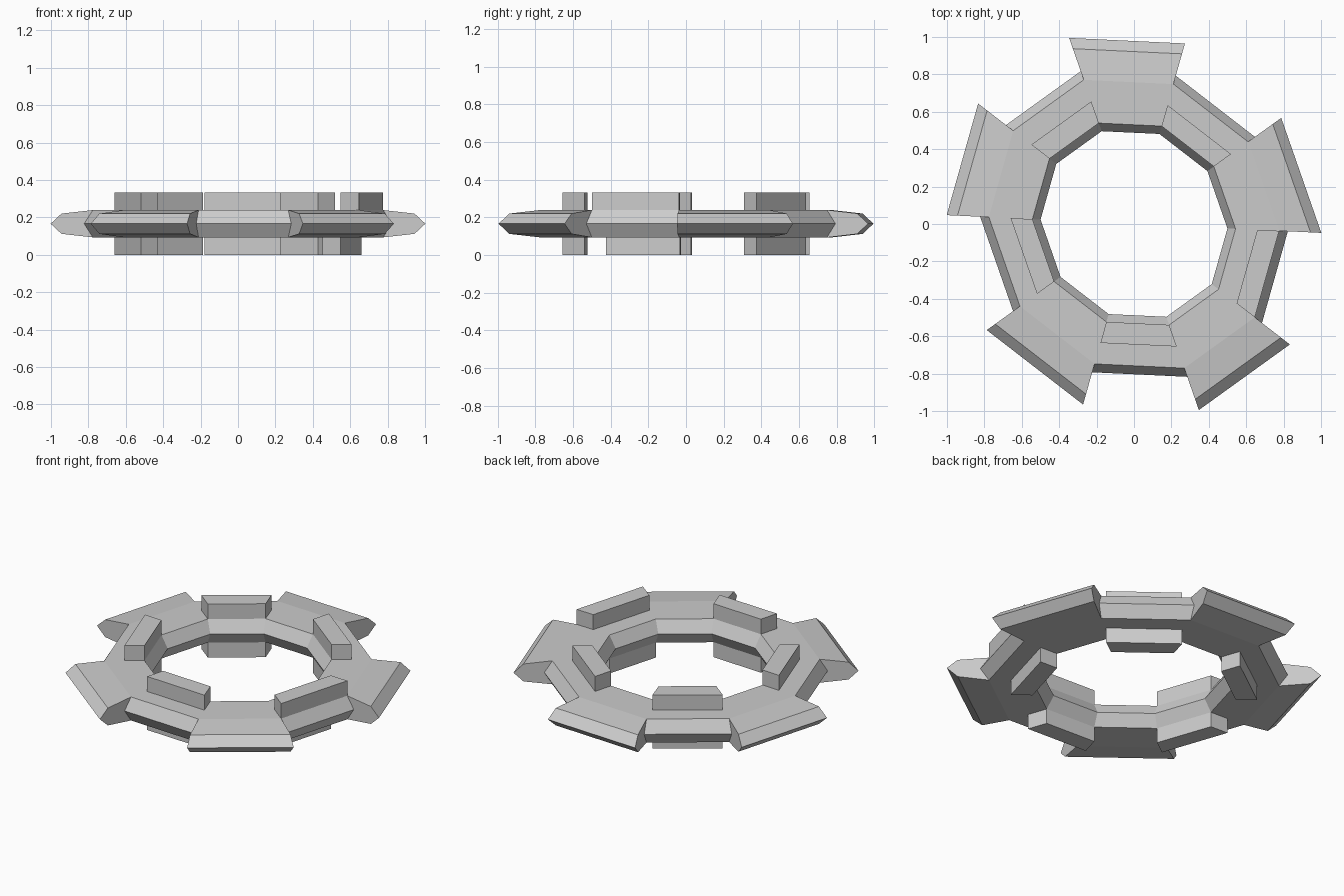
import bpy, bmesh, math

if "Cube" in bpy.data.objects:
    bpy.data.objects.remove(bpy.data.objects["Cube"])

MID = 0.166          # height of the symmetry plane
H = 0.073            # half thickness of the ring


def point(r, k, z):
    """Point on decagon spoke k, with the model's slight overall skew."""
    a = math.radians(36 * k)
    x, y = r * math.cos(a), r * math.sin(a)
    return (0.97 * x - 0.038 * y, 0.998 * y - 0.046 * x, MID + z)


def add_strip(bm, profile, k, close=True):
    """Faces sweeping a (radius, z) profile from spoke k to spoke k+1."""
    a = [bm.verts.new(point(r, k, z)) for r, z in profile]
    b = [bm.verts.new(point(r, k + 1, z)) for r, z in profile]
    n = len(profile)
    for i in range(n if close else n - 1):
        j = (i + 1) % n
        bm.faces.new((a[i], b[i], b[j], a[j]))
    return a, b


def finish(bm, name):
    bmesh.ops.remove_doubles(bm, verts=bm.verts[:], dist=0.0005)
    bmesh.ops.recalc_face_normals(bm, faces=bm.faces[:])
    me = bpy.data.meshes.new(name)
    bm.to_mesh(me)
    bm.free()
    bpy.context.collection.objects.link(bpy.data.objects.new(name, me))


# Bevelled ten-sided ring with five radial teeth
inner = [(0.80, -H), (0.56, -H), (0.515, 0), (0.56, H), (0.80, H)]
plain = [(0.848, 0)]
tooth = [(0.973, 0.054), (1.0325, 0), (0.973, -0.054)]
side = [(0.80, H)] + tooth + [(0.80, -H), (0.848, 0)]
bm = bmesh.new()
for k in range(10):
    if k % 2:
        add_strip(bm, inner + plain, k)
    else:
        add_strip(bm, inner + tooth, k)
        for s in (k, k + 1):
            bm.faces.new([bm.verts.new(point(r, s, z)) for r, z in side])
finish(bm, "toothed_ring")

# Raised blocks above and below the sectors between the teeth
for k in range(1, 10, 2):
    for sign, label in ((1, "upper"), (-1, "lower")):
        # one upper block sits further out than the rest
        r0, r1 = (0.68, 0.80) if (k == 9 and sign == 1) else (0.56, 0.68)
        bm = bmesh.new()
        prof = [(r0, sign * H), (r1, sign * H), (r1, sign * MID), (r0, sign * MID)]
        for cap in add_strip(bm, prof, k):
            bm.faces.new(cap)
        finish(bm, f"{label}_block_{k // 2 + 1}")
